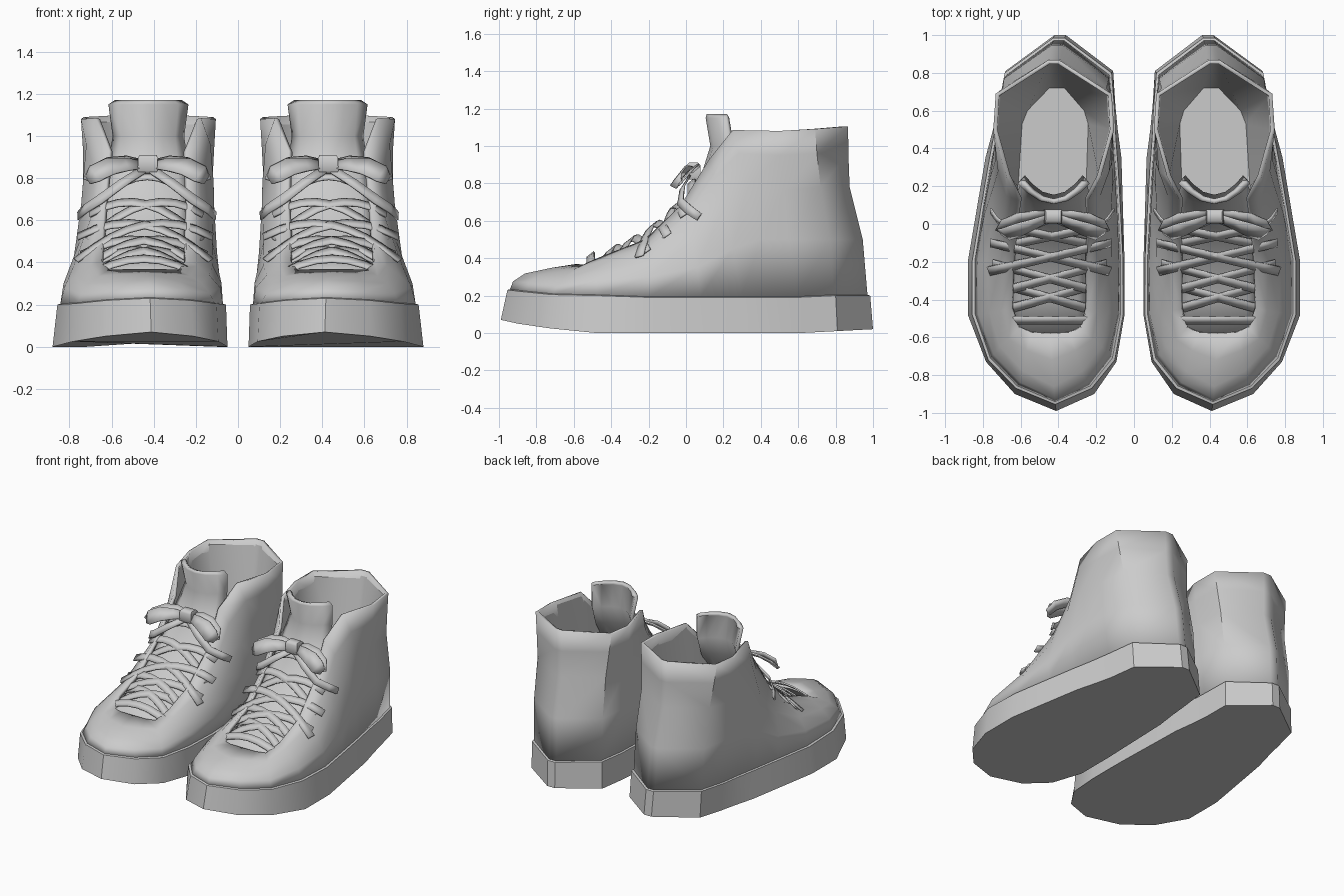
import bpy, math
from mathutils import Vector

if "Cube" in bpy.data.objects:
    bpy.data.objects.remove(bpy.data.objects["Cube"])

grey = bpy.data.materials.new("plain grey")
grey.diffuse_color = (0.6, 0.6, 0.6, 1)
grey.use_nodes = True
grey.node_tree.nodes["Principled BSDF"].inputs["Base Color"].default_value = grey.diffuse_color


def lerp(table, t):
    """Piecewise linear lookup in a list of (key, value)."""
    if t <= table[0][0]:
        return table[0][1]
    for (a, u), (b, v) in zip(table, table[1:]):
        if t <= b:
            return u + (v - u) * (t - a) / (b - a)
    return table[-1][1]


SOLE_AXIS = [(-1, .41), (-.48, .465), (-.2, .465), (.3, .43), (.81, .395), (1, .39)]


def place(p):
    """Shift a point from the shoe's middle line to its spot in the right shoe."""
    x, y, z = p
    k = min(max(z / 1.0, 0), 1)
    return (x + lerp(SOLE_AXIS, y) * (1 - k) + .425 * k, y, z)


def make(name, verts, faces, thick=0, offset=-1, angle=35):
    me = bpy.data.meshes.new(name)
    me.from_pydata([place(v) for v in verts], [], faces)
    me.materials.append(grey)
    ob = bpy.data.objects.new(name, me)
    bpy.context.collection.objects.link(ob)
    bpy.ops.object.select_all(action='DESELECT')
    ob.select_set(True)
    bpy.context.view_layer.objects.active = ob
    bpy.ops.object.shade_smooth_by_angle(angle=math.radians(angle))
    if thick:
        s = ob.modifiers.new("thickness", 'SOLIDIFY')
        s.thickness, s.offset = thick, offset
    ob.modifiers.new("other_shoe", 'MIRROR').use_mirror_merge = False
    return ob


def loft(rings, closed=True):
    """Quads between rings that hold the same number of points."""
    n = len(rings[0])
    faces = [(r * n + i, r * n + (i + 1) % n, (r + 1) * n + (i + 1) % n, (r + 1) * n + i)
             for r in range(len(rings) - 1) for i in range(n if closed else n - 1)]
    return [p for ring in rings for p in ring], faces


def whole(half):
    """Full ring from a right half that runs from toe to heel."""
    return half + [(-x, y, z) for x, y, z in reversed(half) if x > 0]


# Rings of the shoe body, right half, toe to heel
bottom = [(0, -.99, .07), (.21, -.9, .05), (.345, -.73, .025), (.415, -.48, 0), (.415, -.2, 0),
          (.385, .1, 0), (.36, .35, 0), (.33, .5, 0), (.31, .62, 0), (.285, .81, .01), (.03, 1, .02)]
welt = [(0, -.955, .23), (.2, -.87, .22), (.335, -.72, .205), (.4, -.48, .2), (.4, -.2, .19),
        (.37, .08, .19), (.345, .3, .19), (.325, .45, .19), (.31, .6, .19), (.283, .8, .2), (.03, .985, .2)]
low = [(0, -.925, .275), (.175, -.84, .27), (.305, -.69, .255), (.37, -.48, .28), (.375, -.2, .3),
       (.35, .06, .35), (.33, .25, .45), (.315, .4, .5), (.305, .55, .5), (.277, .77, .5), (.03, .945, .5)]
middle = [(0, -.86, .318), (.155, -.78, .31), (.27, -.65, .30), (.315, -.47, .34), (.33, -.2, .385),
          (.315, .03, .5), (.315, .2, .68), (.31, .33, .78), (.3, .52, .76), (.275, .72, .78), (.03, .875, .78)]
high = [(0, -.72, .348), (.13, -.67, .343), (.22, -.61, .335), (.255, -.46, .385), (.265, -.2, .455),
        (.26, 0, .62), (.25, .15, .83), (.295, .28, .96), (.312, .5, .95), (.293, .7, .96), (.03, .868, .96)]
collar = [(0, -.58, .37), (.1, -.575, .368), (.165, -.55, .365), (.2, -.45, .41), (.2, -.22, .5),
          (.2, -.03, .68), (.185, .125, .93), (.25, .25, 1.085), (.32, .5, 1.08), (.307, .69, 1.09), (.03, .867, 1.105)]

# Sole with its slightly proud rim
rim = [(x * .965, y * .985, z + .004) for x, y, z in welt]
v, f = loft([whole(h) for h in (bottom, welt, rim)])
n = len(whole(bottom))
f.append(tuple(reversed(range(n))))
make("sole", v, f)

# Upper with the open throat at the front
v, f = loft([whole(h) for h in (rim, low, middle, high, collar)])
make("upper", v, f, .022, angle=50)

# Lining that narrows from the collar to the footbed
top = [(x * .95, .45 + (y - .45) * .96, z - .008) for x, y, z in collar[6:]]
bed = [(.185, .02, .3), (.18, .2, .3), (.175, .53, .3), (.15, .6, .3), (.04, .72, .3)]
v, f = loft([[(-x, y, z) for x, y, z in h] + [(x, y, z) for x, y, z in reversed(h)]
             for h in (top, bed)], closed=False)
f.append(tuple(range(10, 20))[::-1])
make("lining", v, f, angle=50)

# Tongue, bowed across its width and wrapped back at the top
TONGUE = [(-.62, .345), (-.4, .405), (-.22, .495), (-.08, .605), (.02, .73), (.09, .87), (.13, 1.0), (.105, 1.15)]
WIDE = [.19, .2, .2, .2, .2, .19, .17, .19]
rows = []
for (y, z), w in zip(TONGUE, WIDE):
    up = max(0, min(1, (z - .6) / .4))
    rows.append([(w * s, y + .11 * up * s * s, z - .03 * (1 - up) * s * s)
                 for s in (-1, -.75, -.4, 0, .4, .75, 1)])
rows.append([(x * .84, y + .005, z + .02) for x, y, z in rows[-1]])
v, f = loft(rows, closed=False)
make("tongue", v, f, .025, angle=60)


def ribbon(name, path, widths, normal, thick=.01):
    """Flat band along a path; normal(p) says which way its face looks."""
    pts = [Vector(p) for p in path]
    rings = []
    for i, p in enumerate(pts):
        t = pts[min(i + 1, len(pts) - 1)] - pts[max(i - 1, 0)]
        side = t.cross(Vector(normal(p))).normalized() * widths[i] / 2
        rings.append([tuple(p - side), tuple(p + side)])
    v, f = loft(rings, closed=False)
    return make(name, v, f, thick, 0, 60)


# Laces: one straight bar, then crossing pairs up the throat
def lace(name, ya, yb, w):
    path = []
    for i in range(9):
        s = i / 4 - 1
        y = ya + (yb - ya) * (s + 1) / 2
        path.append((w * s, y - .01, lerp(TONGUE, y) + .04 - .115 * s * s))
    ribbon(name, path, [.05] * 9, lambda p: (p.x * 2.5, -.6, .75))


lace("lace_bar", -.5, -.5, .31)
for k, (ya, yb, w) in enumerate([(-.45, -.31, .25), (-.36, -.2, .3), (-.24, -.09, .32), (-.11, .0, .27)]):
    lace(f"lace_rising_{k}", ya, yb, w)
    lace(f"lace_falling_{k}", yb, ya, w)
lace("lace_top", .04, .04, .22)

# Bow: loops, tails and knot
for s, side in ((1, "outer"), (-1, "inner")):
    ribbon(f"bow_loop_front_{side}",
           [(s * .03, .03, .865), (s * .1, .0, .865), (s * .18, -.03, .855), (s * .25, -.055, .82), (s * .28, -.04, .79)],
           [.05, .075, .1, .1, .05], lambda p: (0, -.75, .6))
    ribbon(f"bow_loop_back_{side}",
           [(s * .03, .05, .87), (s * .1, .045, .885), (s * .18, .03, .875), (s * .25, 0, .84), (s * .28, -.04, .79)],
           [.05, .06, .07, .07, .05], lambda p: (0, -.6, .75))
    ribbon(f"bow_tail_{side}",
           [(s * .02, .02, .84), (s * .12, -.02, .775), (s * .22, -.03, .70), (s * .29, .02, .655), (s * .325, .07, .62)],
           [.04, .045, .05, .05, .045], lambda p: (p.x, -.8, .5))

v, f = loft([[(sx * w, .04 + sy * d, z) for sx, sy in ((-1, -1), (1, -1), (1, 1), (-1, 1))]
             for z, w, d in ((.82, .04, .025), (.835, .047, .038), (.895, .047, .038), (.91, .04, .025))])
f += [(3, 2, 1, 0), (12, 13, 14, 15)]
make("bow_knot", v, f, angle=60)
